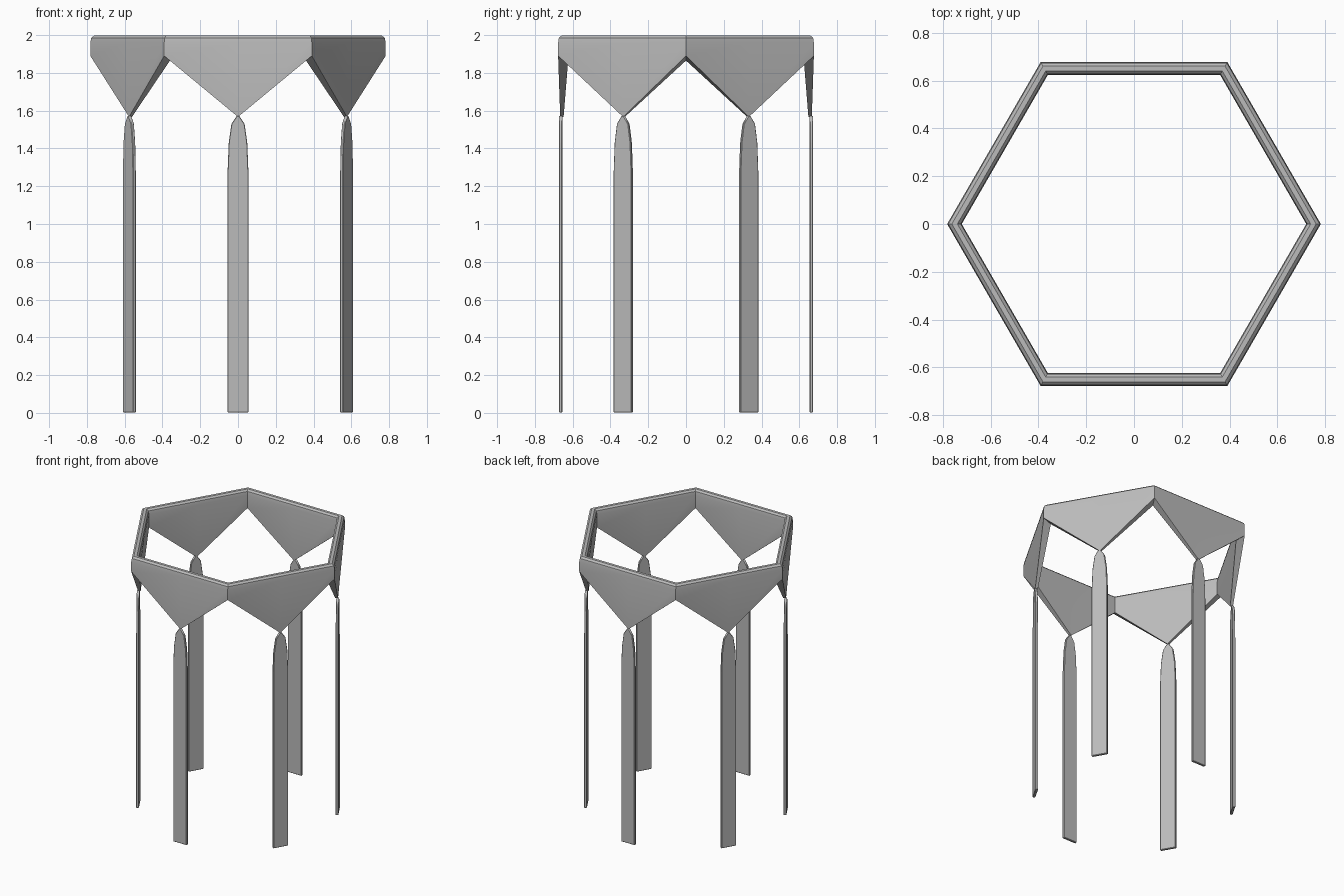
import bpy, bmesh
from math import cos, sin, pi, radians
from mathutils import Matrix

if "Cube" in bpy.data.objects:
    bpy.data.objects.remove(bpy.data.objects["Cube"], do_unlink=True)

SIDES = 6
TOP = 1.997
APOTHEM = 0.664

grey = bpy.data.materials.new("plain grey")
grey.use_nodes = True
grey.diffuse_color = (0.5, 0.5, 0.5, 1)
grey.node_tree.nodes["Principled BSDF"].inputs["Base Color"].default_value = (0.5, 0.5, 0.5, 1)


def finish(bm, name):
    bmesh.ops.recalc_face_normals(bm, faces=bm.faces)
    mesh = bpy.data.meshes.new(name)
    bm.to_mesh(mesh)
    bm.free()
    obj = bpy.data.objects.new(name, mesh)
    bpy.context.collection.objects.link(obj)
    mesh.materials.append(grey)
    bpy.ops.object.select_all(action="DESELECT")
    obj.select_set(True)
    bpy.context.view_layer.objects.active = obj
    bpy.ops.object.shade_smooth_by_angle(angle=radians(35))
    return obj


def crown_section(corner):
    """Cross-section as (distance from axis, height): rounded top, tapering to the lower edge."""
    low = [(0.624, 1.865), (0.677, 1.89)] if corner else [(0.648, 1.567), (0.666, 1.567)]
    top = [(0.677, 1.96), (0.673, 1.985), (0.660, TOP), (0.640, TOP), (0.628, 1.985), (0.624, 1.96)]
    return low + top


# Hexagonal crown whose sides each hang down to a point
bm = bmesh.new()
rings = []
for i in range(2 * SIDES):
    corner = i % 2 == 0
    angle = i * pi / SIDES
    stretch = 1 / cos(pi / SIDES) if corner else 1
    rings.append([bm.verts.new((d * stretch * cos(angle), d * stretch * sin(angle), z))
                  for d, z in crown_section(corner)])
for a, b in zip(rings, rings[1:] + rings[:1]):
    for j in range(len(a)):
        k = (j + 1) % len(a)
        bm.faces.new((a[j], b[j], b[k], a[k]))
finish(bm, "crown")

# Flat legs with tapered tips, one under the point of each side
half = [(0.055, 0.003), (0.055, 1.28), (0.049, 1.43), (0.035, 1.53), (0.007, 1.572)]
outline = half + [(-w, z) for w, z in reversed(half)]
for i in range(SIDES):
    bm = bmesh.new()
    face = bm.faces.new([bm.verts.new((-0.009, w, z)) for w, z in outline])
    grown = bmesh.ops.extrude_face_region(bm, geom=[face])
    bmesh.ops.translate(bm, vec=(0.018, 0, 0),
                        verts=[g for g in grown["geom"] if isinstance(g, bmesh.types.BMVert)])
    bmesh.ops.recalc_face_normals(bm, faces=bm.faces)
    bmesh.ops.bevel(bm, geom=bm.edges[:], offset=0.003, segments=1, affect="EDGES")
    turn = Matrix.Rotation((i + 0.5) * 2 * pi / SIDES, 4, "Z")
    bm.transform(turn @ Matrix.Translation((APOTHEM, 0, 0)))
    finish(bm, f"leg_{i + 1}")
